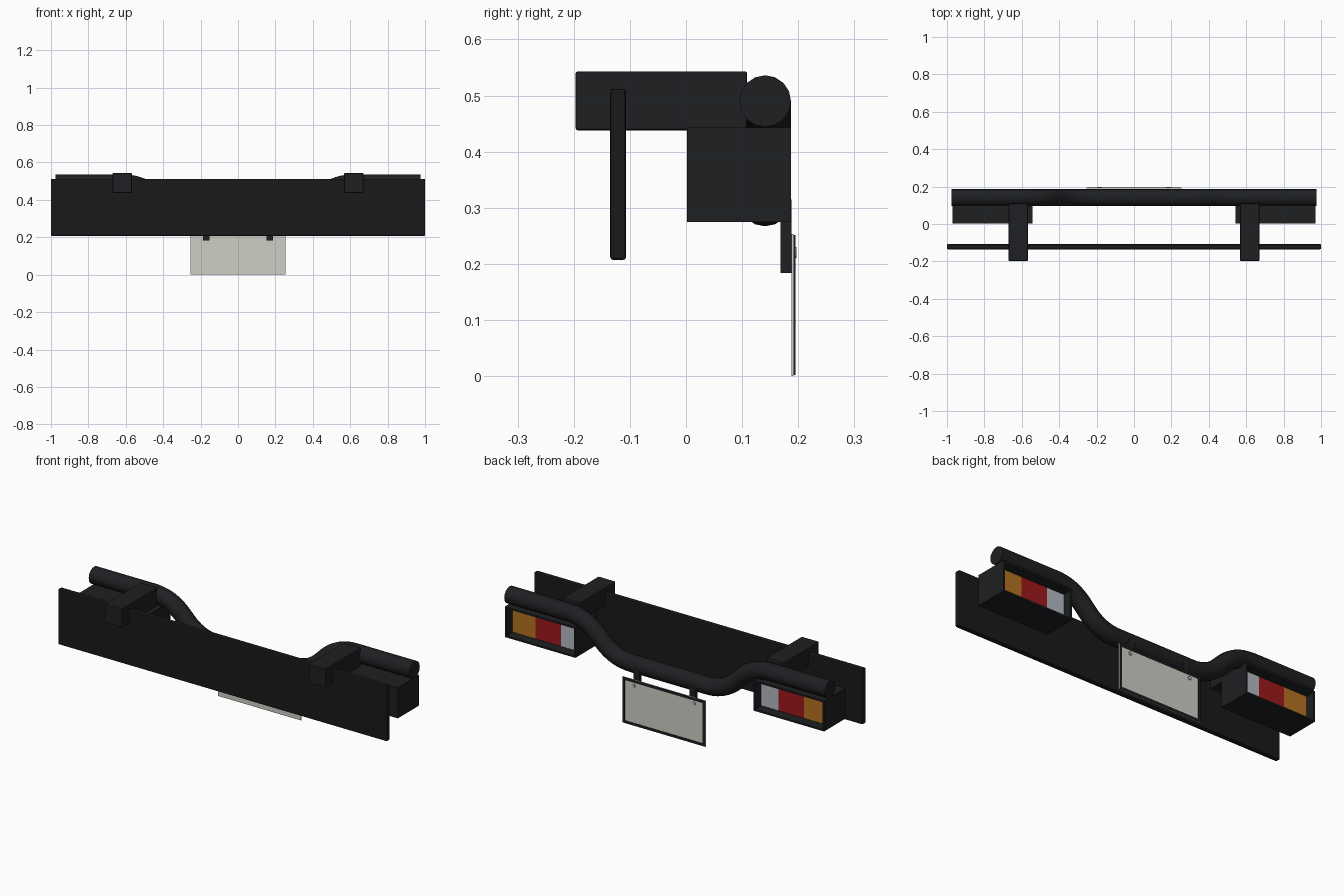
import bpy, bmesh
from mathutils import Vector, Matrix

if "Cube" in bpy.data.objects:
    bpy.data.objects.remove(bpy.data.objects["Cube"])


def material(name, rgb):
    m = bpy.data.materials.new(name)
    m.diffuse_color = (*rgb, 1)
    m.use_nodes = True
    m.node_tree.nodes["Principled BSDF"].inputs["Base Color"].default_value = m.diffuse_color
    return m


BLACK = material("black_plastic", (0.010, 0.010, 0.010))
STEEL = material("dark_steel", (0.013, 0.014, 0.016))
AMBER = material("amber_lens", (0.45, 0.17, 0.015))
RED = material("red_lens", (0.34, 0.01, 0.013))
CLEAR = material("clear_lens", (0.45, 0.48, 0.53))
PALE = material("pale_plate", (0.62, 0.62, 0.56))


def finish(name, bm, mat, bevel=0):
    bmesh.ops.recalc_face_normals(bm, faces=bm.faces)
    mesh = bpy.data.meshes.new(name)
    bm.to_mesh(mesh)
    bm.free()
    ob = bpy.data.objects.new(name, mesh)
    bpy.context.collection.objects.link(ob)
    mesh.materials.append(mat)
    if bevel:
        mod = ob.modifiers.new("bevel", 'BEVEL')
        mod.width, mod.segments = bevel, 2
    return ob


def cube_bm(x, y, z):
    """Box from (min, max) ranges on each axis."""
    bm = bmesh.new()
    lo, hi = zip(*(sorted(r) for r in (x, y, z)))
    lo, hi = Vector(lo), Vector(hi)
    bmesh.ops.create_cube(bm, size=1, matrix=Matrix.Translation((lo + hi) / 2)
                          @ Matrix.Diagonal((*(hi - lo), 1)))
    return bm


def box(name, x, y, z, mat, bevel=0):
    return finish(name, cube_bm(x, y, z), mat, bevel)


def tray(name, x, y, z, mat, rim, depth):
    """Box whose rear (+y) face is recessed behind a rim."""
    bm = cube_bm(x, y, z)
    bm.normal_update()
    back = max(bm.faces, key=lambda f: f.calc_center_median().y)
    bmesh.ops.inset_region(bm, faces=[back], thickness=rim)
    inner = bmesh.ops.extrude_face_region(bm, geom=[back])
    bmesh.ops.translate(bm, vec=(0, -depth, 0),
                        verts=[v for v in inner['geom'] if isinstance(v, bmesh.types.BMVert)])
    if back.is_valid:
        bmesh.ops.delete(bm, geom=[back], context='FACES_ONLY')
    return finish(name, bm, mat)


def smooth(ob):
    bpy.ops.object.select_all(action='DESELECT')
    ob.select_set(True)
    bpy.context.view_layer.objects.active = ob
    bpy.ops.object.shade_smooth_by_angle()


# Cross panel
box("cross_panel", (-1, 1), (-0.135, -0.107), (0.207, 0.512), BLACK, 0.005)

# Bent bumper tube: corners of the path rounded with short curves
corners = [(-0.975, 0.49), (-0.51, 0.49), (-0.335, 0.313),
           (0.335, 0.313), (0.51, 0.49), (0.975, 0.49)]
pts = [Vector((x, 0.141, z)) for x, z in corners]
path = [pts[0]]
for a, b, c in zip(pts, pts[1:], pts[2:]):
    p, q = b + (a - b).normalized() * 0.105, b + (c - b).normalized() * 0.105
    for i in range(11):
        t = i / 10
        path.append(p * (1 - t) ** 2 + b * 2 * t * (1 - t) + q * t * t)
path.append(pts[-1])
curve = bpy.data.curves.new("bumper_tube", 'CURVE')
curve.dimensions = '3D'
curve.bevel_depth = 0.046
curve.bevel_resolution = 6
curve.use_fill_caps = True
spline = curve.splines.new('POLY')
spline.points.add(len(path) - 1)
for sp, co in zip(spline.points, path):
    sp.co = (*co, 1)
curve.materials.append(STEEL)
tube = bpy.data.objects.new("bumper_tube", curve)
bpy.context.collection.objects.link(tube)
tube.select_set(True)
bpy.context.view_layer.objects.active = tube
bpy.ops.object.convert(target='MESH')
smooth(bpy.context.view_layer.objects.active)

for s, side in ((1, "right"), (-1, "left")):
    # Mounting arm
    box(f"mounting_arm_{side}", (s * 0.567, s * 0.67), (-0.197, 0.109),
        (0.438, 0.543), STEEL, 0.004)
    # Lamp housing with recessed rear and three lenses
    tray(f"lamp_housing_{side}", (s * 0.542, s * 0.971), (0.002, 0.187),
         (0.275, 0.443), STEEL, 0.013, 0.055)
    for name, x0, x1, mat in (("clear", 0.555, 0.661, CLEAR),
                              ("red", 0.661, 0.817, RED),
                              ("amber", 0.817, 0.958, AMBER)):
        box(f"{name}_lens_{side}", (s * x0, s * x1), (0.125, 0.140),
            (0.288, 0.430), mat)
    # Plate hanger
    box(f"plate_hanger_{side}", (s * 0.152, s * 0.188), (0.168, 0.188),
        (0.184, 0.315), STEEL)
    # Plate bolt
    bm = bmesh.new()
    bmesh.ops.create_cone(bm, cap_ends=True, segments=16, radius1=0.010,
                          radius2=0.010, depth=0.007,
                          matrix=Matrix.Translation((s * 0.184, 0.1935, 0.22))
                          @ Matrix.Rotation(1.5707963, 4, 'X'))
    smooth(finish(f"plate_bolt_{side}", bm, CLEAR))

# Blank plate with dark raised border
box("plate", (-0.253, 0.253), (0.188, 0.192), (0, 0.253), PALE)
for s, end in ((1, "right"), (-1, "left")):
    box(f"plate_border_{end}", (s * 0.238, s * 0.251), (0.1915, 0.195),
        (0.002, 0.251), STEEL)
for name, z in (("bottom", 0.002), ("top", 0.238)):
    box(f"plate_border_{name}", (-0.238, 0.238), (0.1915, 0.195), (z, z + 0.013), STEEL)
